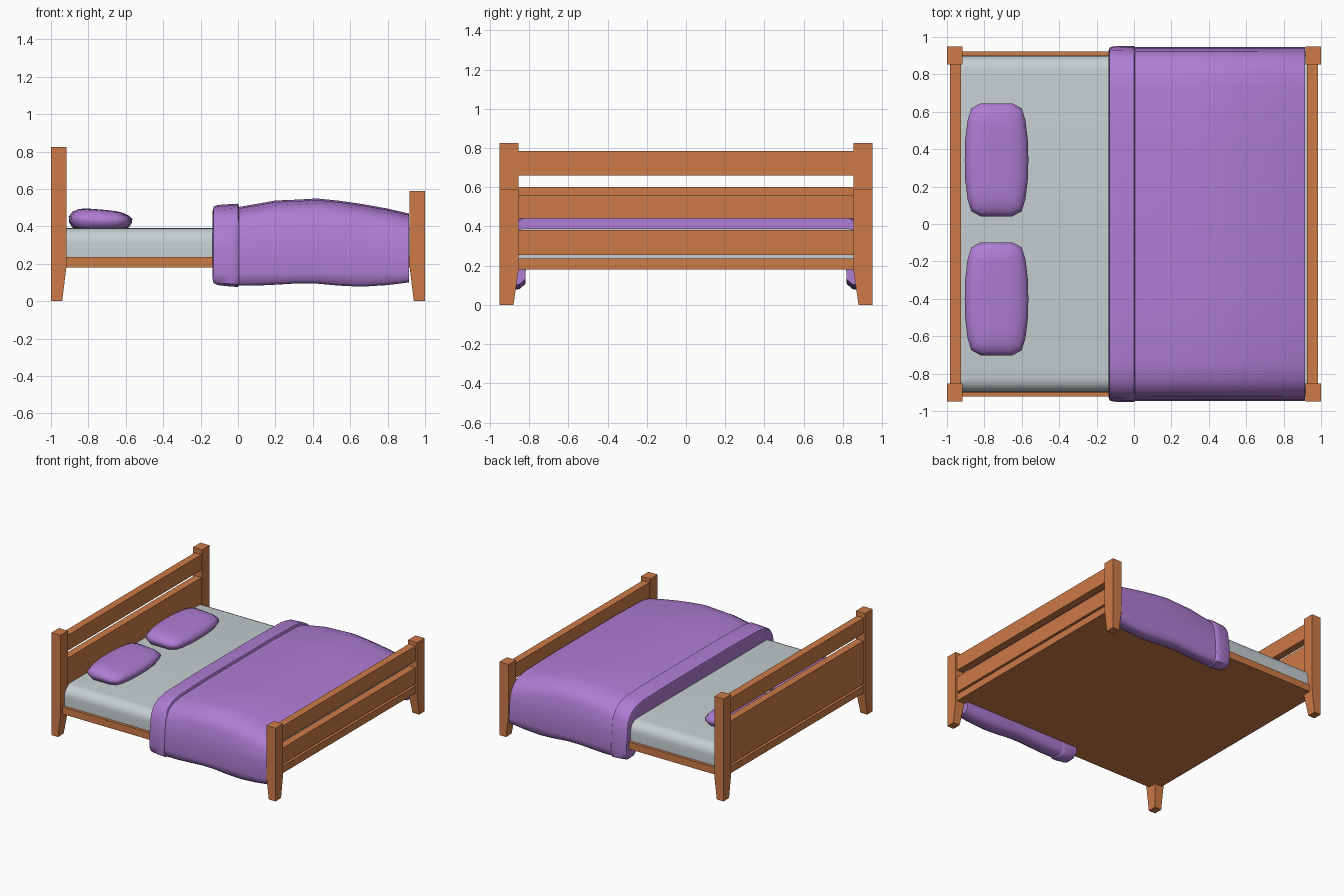
import bpy, bmesh, math

if "Cube" in bpy.data.objects:
    bpy.data.objects.remove(bpy.data.objects["Cube"])


def material(name, rgb):
    m = bpy.data.materials.new(name)
    m.diffuse_color = (*rgb, 1)
    m.use_nodes = True
    m.node_tree.nodes["Principled BSDF"].inputs["Base Color"].default_value = m.diffuse_color
    return m


WOOD = material("orange wood", (0.61, 0.195, 0.062))
GREY = material("pale grey sheet", (0.56, 0.62, 0.635))
PURPLE = material("purple fabric", (0.43, 0.205, 0.66))


def finish(bm, name, mat, smooth=None):
    bmesh.ops.recalc_face_normals(bm, faces=bm.faces)
    me = bpy.data.meshes.new(name)
    bm.to_mesh(me)
    bm.free()
    me.materials.append(mat)
    ob = bpy.data.objects.new(name, me)
    bpy.context.collection.objects.link(ob)
    if smooth:
        bpy.ops.object.select_all(action='DESELECT')
        ob.select_set(True)
        bpy.context.view_layer.objects.active = ob
        bpy.ops.object.shade_smooth_by_angle(angle=math.radians(smooth))
    return ob


def loft(name, rings, mat, smooth=None):
    """Skin a list of equal-length closed rings and cap both ends."""
    bm = bmesh.new()
    vs = [[bm.verts.new(p) for p in r] for r in rings]
    n = len(rings[0])
    for a, b in zip(vs, vs[1:]):
        for i in range(n):
            j = (i + 1) % n
            bm.faces.new((a[i], a[j], b[j], b[i]))
    bm.faces.new(vs[0])
    bm.faces.new(vs[-1])
    return finish(bm, name, mat, smooth)


def rect(x0, x1, y0, y1, z):
    return [(x0, y0, z), (x1, y0, z), (x1, y1, z), (x0, y1, z)]


def box(name, x0, x1, y0, y1, z0, z1, mat):
    return loft(name, [rect(x0, x1, y0, y1, z0), rect(x0, x1, y0, y1, z1)], mat)


# Corner posts, tapered on their inner sides below the frame
for end, sx, top in (("head", -1, 0.825), ("foot", 1, 0.59)):
    for side, sy in (("front", -1), ("back", 1)):
        loft(f"{end}_{side}_post",
             [rect(sx, sx * (1 - dx), sy * 0.95, sy * (0.95 - dy), z)
              for dx, dy, z in ((0.06, 0.07, 0), (0.082, 0.096, 0.18), (0.082, 0.096, top))],
             WOOD)

# Boards between the posts, and the flat bed base
for name, sx, z0, z1 in (("headboard_top_rail", -1, 0.66, 0.785),
                         ("headboard_panel", -1, 0.255, 0.60),
                         ("footboard_top_rail", 1, 0.44, 0.56),
                         ("footboard_panel", 1, 0.255, 0.383)):
    box(name, sx * 0.985, sx * 0.925, -0.87, 0.87, z0, z1, WOOD)
box("bed_base", -0.985, 0.985, -0.922, 0.922, 0.18, 0.237, WOOD)

# Mattress with rounded long edges
section = [(-0.9, 0.237), (0.9, 0.237)]
for k in range(7):
    a = math.radians(15 * k)
    section.append((0.82 + 0.08 * math.cos(a), 0.31 + 0.08 * math.sin(a)))
section += [(-y, z) for y, z in reversed(section[2:])]
loft("mattress", [[(x, y, z) for y, z in section] for x in (-0.925, 0.925)], GREY, 35)


# Blanket: a thick draped cross-section swept along the bed
def drape(x, top, low, grow=0.0):
    t, b, g = top + grow, low - grow, grow
    half = [(0.40, t), (0.74, t - 0.008), (0.83, t - 0.025), (0.89, t - 0.06),
            (0.925 + g, t - 0.12), (0.94 + g, 0.27), (0.946 + g, 0.15),
            (0.938 + g, b + 0.015), (0.915, b), (0.85, b + 0.004),
            (0.82, b + 0.03), (0.815, 0.24), (0.80, 0.34), (0.74, 0.37)]
    return [(x, y, z) for y, z in half] + [(x, -y, z) for y, z in reversed(half)]


loft("blanket",
     [drape(*s) for s in ((-0.05, 0.495, 0.085), (0.0, 0.503, 0.083), (0.1, 0.52, 0.083),
                          (0.2, 0.538, 0.088), (0.32, 0.543, 0.095), (0.42, 0.549, 0.094),
                          (0.54, 0.537, 0.083), (0.66, 0.52, 0.077), (0.8, 0.495, 0.086),
                          (0.915, 0.468, 0.1))], PURPLE, 50)
loft("blanket_fold",
     [drape(*s) for s in ((-0.136, 0.50, 0.10, -0.018), (-0.13, 0.508, 0.095, -0.002),
                          (-0.11, 0.51, 0.09, 0.004), (-0.04, 0.513, 0.084, 0.006),
                          (0.0, 0.515, 0.082, 0.006), (0.006, 0.507, 0.083, 0.0))], PURPLE, 50)

# Pillows: rounded rectangles stacked in rings, higher towards the headboard
quarter = [(0.17, 0.0), (0.168, 0.10), (0.155, 0.21), (0.135, 0.275), (0.085, 0.302), (0.0, 0.302)]
outline = quarter + [(-x, y) for x, y in reversed(quarter[:-1])]
outline += [(x, -y) for x, y in reversed(outline[1:-1])]
layers = ((0.385, 0.04), (0.395, 0.018), (0.42, 0.002), (0.445, 0.0),
          (0.468, 0.02), (0.482, 0.05), (0.488, 0.085), (0.49, 0.13))
for name, cy in (("front_pillow", -0.40), ("back_pillow", 0.343)):
    rings = []
    for z, inset in layers:
        fx, fy = 1 - inset / 0.17, 1 - inset * 1.1 / 0.302
        lift = max(0, z - 0.41) / 0.08
        rings.append([(-0.735 + x * fx, cy + y * fy, z - 0.09 * x * fx * lift)
                      for x, y in outline])
    loft(name, rings, PURPLE, 60)
